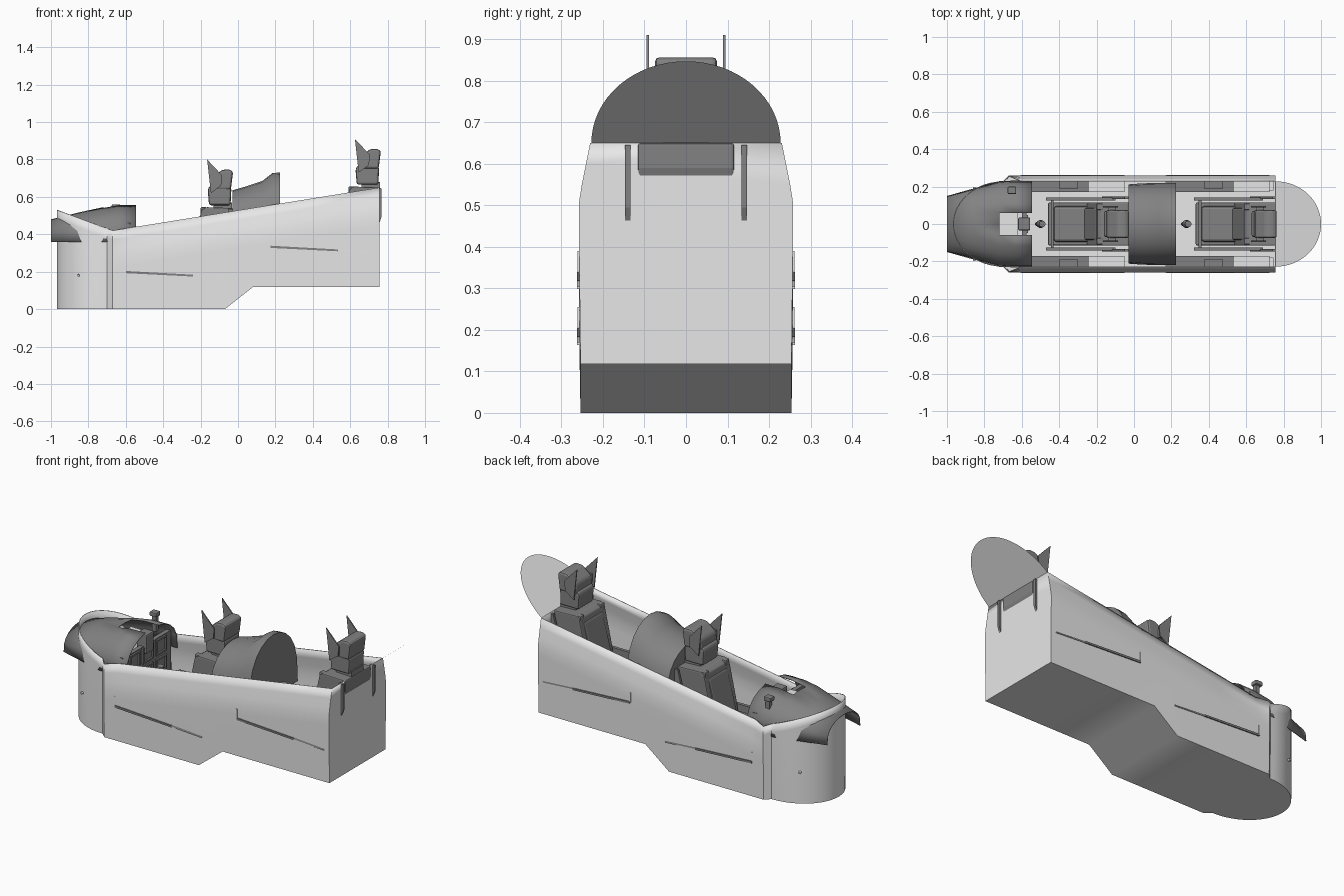
import bpy, bmesh, math
from mathutils import Vector

cube = bpy.data.objects.get("Cube")
if cube:
    bpy.data.objects.remove(cube, do_unlink=True)


def material(name, v):
    m = bpy.data.materials.new(name)
    m.use_nodes = True
    m.diffuse_color = (v, v, v, 1)
    m.node_tree.nodes["Principled BSDF"].inputs["Base Color"].default_value = (v, v, v, 1)
    return m


LIGHT = material("light grey paint", 0.8)
DARK = material("dark grey trim", 0.225)


def finish(name, bm, mat, smooth=False, thick=0, bevel=0, recalc=True):
    if recalc:
        bmesh.ops.recalc_face_normals(bm, faces=bm.faces)
    me = bpy.data.meshes.new(name)
    bm.to_mesh(me)
    bm.free()
    me.materials.append(mat)
    ob = bpy.data.objects.new(name, me)
    bpy.context.collection.objects.link(ob)
    if thick:
        mod = ob.modifiers.new("Shell", "SOLIDIFY")
        mod.thickness, mod.offset = thick, -1
    if bevel:
        mod = ob.modifiers.new("Bevel", "BEVEL")
        mod.width, mod.segments = bevel, 2
    if smooth:
        bpy.ops.object.select_all(action="DESELECT")
        ob.select_set(True)
        bpy.context.view_layer.objects.active = ob
        bpy.ops.object.shade_smooth_by_angle(angle=math.radians(40))
    return ob


def profile(name, pts, y0, y1, mat, bevel=0):
    """Extrude an (x, z) outline from y0 to y1."""
    bm = bmesh.new()
    face = bm.faces.new([bm.verts.new((x, y0, z)) for x, z in pts])
    new = bmesh.ops.extrude_face_region(bm, geom=[face])["geom"]
    bmesh.ops.translate(bm, vec=(0, y1 - y0, 0), verts=[g for g in new if isinstance(g, bmesh.types.BMVert)])
    return finish(name, bm, mat, bevel=bevel)


def box(name, x, y, z, mat, bevel=0):
    return profile(name, [(x[0], z[0]), (x[1], z[0]), (x[1], z[1]), (x[0], z[1])], y[0], y[1], mat, bevel)


def arch(name, stations, base, mat, skip=None, capped=False, thick=0):
    """Loft half-round sections given as (x, half width, top height)."""
    bm = bmesh.new()
    rows = []
    for x, w, top in stations:
        row = []
        for i in range(13):
            a = math.pi * i / 12
            s = max(0, math.sin(a))
            row.append(bm.verts.new((x, w * math.cos(a), base + (top - base) * s ** 0.7)))
        rows.append(row)
    for r in range(len(rows) - 1):
        for i in range(12):
            if not (skip and r >= skip and i in (5, 6)):
                bm.faces.new([rows[r][i], rows[r][i + 1], rows[r + 1][i + 1], rows[r + 1][i]])
    if capped:
        bm.faces.new(rows[0])
        bm.faces.new(rows[-1])
    return finish(name, bm, mat, smooth=True, thick=thick)


def rod(name, a, b, r, mat):
    a, b = Vector(a), Vector(b)
    bm = bmesh.new()
    bmesh.ops.create_cone(bm, cap_ends=True, segments=10, radius1=r, radius2=r * 0.8, depth=(b - a).length)
    bm.transform((b - a).to_track_quat("Z", "Y").to_matrix().to_4x4())
    bmesh.ops.translate(bm, vec=(a + b) / 2, verts=bm.verts)
    return finish(name, bm, mat, smooth=True)


# Hull tub: one row of columns from the rear, round the nose and back
NOSE, REAR, W = -0.67, 0.757, 0.258


def rim(x):
    return 0.42 + (0.11 * (NOSE - x) / 0.3 if x < NOSE else 0.23 * (x - NOSE) / (REAR - NOSE))


def keel(x):
    return 0.118 * min(1, max(0, (x + 0.07) / 0.15))


plan = [(x, W) for x in (REAR, 0.4, 0.08, -0.07, -0.35, -0.6, NOSE)]
for i in range(13):
    a = math.pi / 2 * i / 12
    plan.append((-0.7 - 0.268 * math.sin(a), 0.228 * math.cos(a)))
plan += [(x, -y) for x, y in reversed(plan[:-1])]
bm = bmesh.new()
cols = []
for x, y in plan:
    top, k = rim(x), 0 if x <= NOSE else 1
    col = [bm.verts.new((x, y * 0.985, keel(x)))]
    for drop, inset in ((0.2, 0), (0.145, 0), (0.1, 0.007), (0.05, 0.017), (0, 0.027)):
        col.append(bm.verts.new((x, y - math.copysign(inset * k, y) if y else 0, top - drop)))
    cols.append(col)
for a, b in zip(cols, cols[1:]):
    for i in range(5):
        bm.faces.new([a[i], b[i], b[i + 1], a[i + 1]])
n = len(cols)
for i in range(n // 2 - 1):
    bm.faces.new([cols[i][0], cols[i + 1][0], cols[n - 2 - i][0], cols[n - 1 - i][0]])
m = n // 2
bm.faces.new([cols[m - 1][0], cols[m][0], cols[m + 1][0]])
bm.faces.new(cols[0] + cols[-1][::-1])
bmesh.ops.recalc_face_normals(bm, faces=bm.faces)
# Keep the outside facing outwards
bm.faces.ensure_lookup_table()
if bm.faces[-1].normal.x < 0:
    bmesh.ops.reverse_faces(bm, faces=bm.faces)
finish("hull_tub", bm, LIGHT, smooth=True, thick=0.005, recalc=False)

# Sloping half-oval panel behind the rear seat
bm = bmesh.new()
pts = [math.pi * i / 32 for i in range(33)]
bm.faces.new([bm.verts.new((REAR + 0.243 * math.sin(a), 0.228 * math.cos(a), 0.65 + 0.197 * math.sin(a))) for a in pts])
finish("rear_oval_panel", bm, LIGHT)

# Front cowl with an open slot, and the hood between the seats
arch("front_cowl", [(-1, 0.15, 0.48), (-0.86, 0.189, 0.515), (-0.72, 0.229, 0.545), (-0.64, 0.232, 0.56),
                    (-0.545, 0.232, 0.562)], 0.36, DARK, skip=2, thick=0.004)
box("cowl_slot_floor", (-0.72, -0.62), (-0.06, 0.06), (0.49, 0.5), LIGHT)
box("sight_unit", (-0.62, -0.555), (-0.035, 0.035), (0.42, 0.53), DARK, 0.008)
box("cowl_lever", (-0.662, -0.638), (0.168, 0.19), (0.45, 0.54), DARK)
box("cowl_lever_head", (-0.675, -0.63), (0.16, 0.2), (0.535, 0.56), DARK, 0.006)
arch("middle_hood", [(-0.03, 0.212, 0.635), (0.04, 0.217, 0.655), (0.13, 0.22, 0.685), (0.185, 0.22, 0.728),
                     (0.225, 0.22, 0.73)], 0.38, DARK, capped=True)
box("middle_bulkhead", (-0.02, 0.2), (-0.212, 0.212), (0.12, 0.39), DARK)
box("front_panel", (-0.6, -0.575), (-0.215, 0.215), (0.2, 0.46), DARK)

# Raised instrument frames on the front panel
X = -0.576
for y in (-0.12, 0, 0.12):
    for z in (0.3, 0.41):
        for s in (-1, 1):
            box("frame_post", (X, X + 0.01), (y + s * 0.042 - 0.005, y + s * 0.042 + 0.005), (z - 0.045, z + 0.045), DARK)
            box("frame_bar", (X, X + 0.01), (y - 0.042, y + 0.042), (z + s * 0.04 - 0.005, z + s * 0.04 + 0.005), DARK)


# Everything that repeats for each seat
def seat(prefix, dx, dz):
    def shape(part, pts, y0, y1, mat=DARK, bevel=0):
        profile(f"{prefix}_{part}", [(x + dx, z + dz) for x, z in pts], y0, y1, mat, bevel)

    def block(part, x, y, z, mat=DARK, bevel=0):
        box(f"{prefix}_{part}", (x[0] + dx, x[1] + dx), y, (z[0] + dz, z[1] + dz), mat, bevel)

    shape("seat_back", [(-0.195, 0.53), (-0.17, 0.545), (-0.028, 0.54), (-0.028, 0.48), (-0.13, 0.1),
                        (-0.27, 0.1), (-0.245, 0.3)], -0.116, 0.116, bevel=0.006)
    shape("back_pad", [(-0.205, 0.5), (-0.17, 0.52), (-0.2, 0.25), (-0.27, 0.25)], -0.085, 0.085, bevel=0.008)
    block("seat_pan", (-0.46, -0.17), (-0.115, 0.115), (0.08, 0.24), bevel=0.008)
    block("seat_cushion", (-0.43, -0.2), (-0.095, 0.095), (0.23, 0.275), bevel=0.015)
    block("front_bar", (-0.445, -0.43), (-0.14, 0.14), (0.23, 0.25))
    shape("headrest_pad", [(-0.155, 0.555), (-0.04, 0.555), (-0.035, 0.65), (-0.15, 0.66), (-0.162, 0.64)],
          -0.07, 0.07, bevel=0.012)
    shape("headrest_cap", [(-0.15, 0.64), (-0.038, 0.64), (-0.026, 0.735), (-0.045, 0.747), (-0.085, 0.745),
                           (-0.14, 0.7)], -0.075, 0.075, bevel=0.018)
    block("headrest_neck", (-0.13, -0.032), (-0.055, 0.055), (0.53, 0.57))
    for s in (-1, 1):
        shape("seat_rail", [(-0.022, 0.535), (-0.022, 0.385), (-0.13, 0.08), (-0.17, 0.08), (-0.05, 0.535)],
              s * 0.134, s * 0.147)
        block("pan_side", (-0.47, -0.1), (s * 0.125, s * 0.143), (0.12, 0.29))
        block("shoulder_pad", (-0.2, -0.165), (s * 0.075, s * 0.11), (0.5, 0.545), bevel=0.006)
        shape("headrest_fin", [(-0.165, 0.8), (-0.085, 0.715), (-0.09, 0.66), (-0.145, 0.62)], s * 0.089, s * 0.095)
        block("fin_bracket", (-0.135, -0.095), (s * 0.065, s * 0.09), (0.655, 0.7))


for prefix, dx, dz in (("front", 0, 0), ("rear", 0.79, 0.11)):
    seat(prefix, dx, dz)

# Side consoles, whose sloping tops show as thin ledges outside
for prefix, x, z, end in (("front", -0.6, 0.2, -0.07), ("rear", 0.175, 0.335, 0.745)):
    for s in (-1, 1):
        ins, out = s * 0.172, s * 0.263
        profile(f"{prefix}_console_top", [(x, z - 0.008), (x + 0.36, z - 0.026), (x + 0.36, z - 0.016), (x, z + 0.004)],
                ins, out, DARK)
        profile(f"{prefix}_console_tail", [(x + 0.36, z - 0.025), (x + 0.55, z - 0.036), (x + 0.55, z - 0.031),
                                           (x + 0.36, z - 0.018)], ins, s * 0.262, LIGHT)
        box(f"{prefix}_console_end", (x - 0.006, x + 0.002), (ins, s * 0.261), (z, z + 0.055), LIGHT)
        box(f"{prefix}_console_base", (x, end), (s * 0.178, s * 0.245), (z - 0.17, z - 0.04), LIGHT)
        box(f"{prefix}_console_block", (x + 0.2, x + 0.3), (s * 0.19, s * 0.235), (z - 0.02, z + 0.01), DARK)

# Control sticks
for prefix, x, z in (("front", -0.5, 0.05), ("rear", 0.28, 0.16)):
    rod(f"{prefix}_stick", (x - 0.02, 0, z), (x, 0, z + 0.25), 0.01, DARK)
    rod(f"{prefix}_stick_grip", (x, 0, z + 0.22), (x + 0.01, 0, z + 0.31), 0.022, DARK)

# Small nose fittings
for s in (-1, 1):
    rod("nose_fitting", (-0.85, s * 0.17, 0.18), (-0.855, s * 0.198, 0.18), 0.008, LIGHT)
